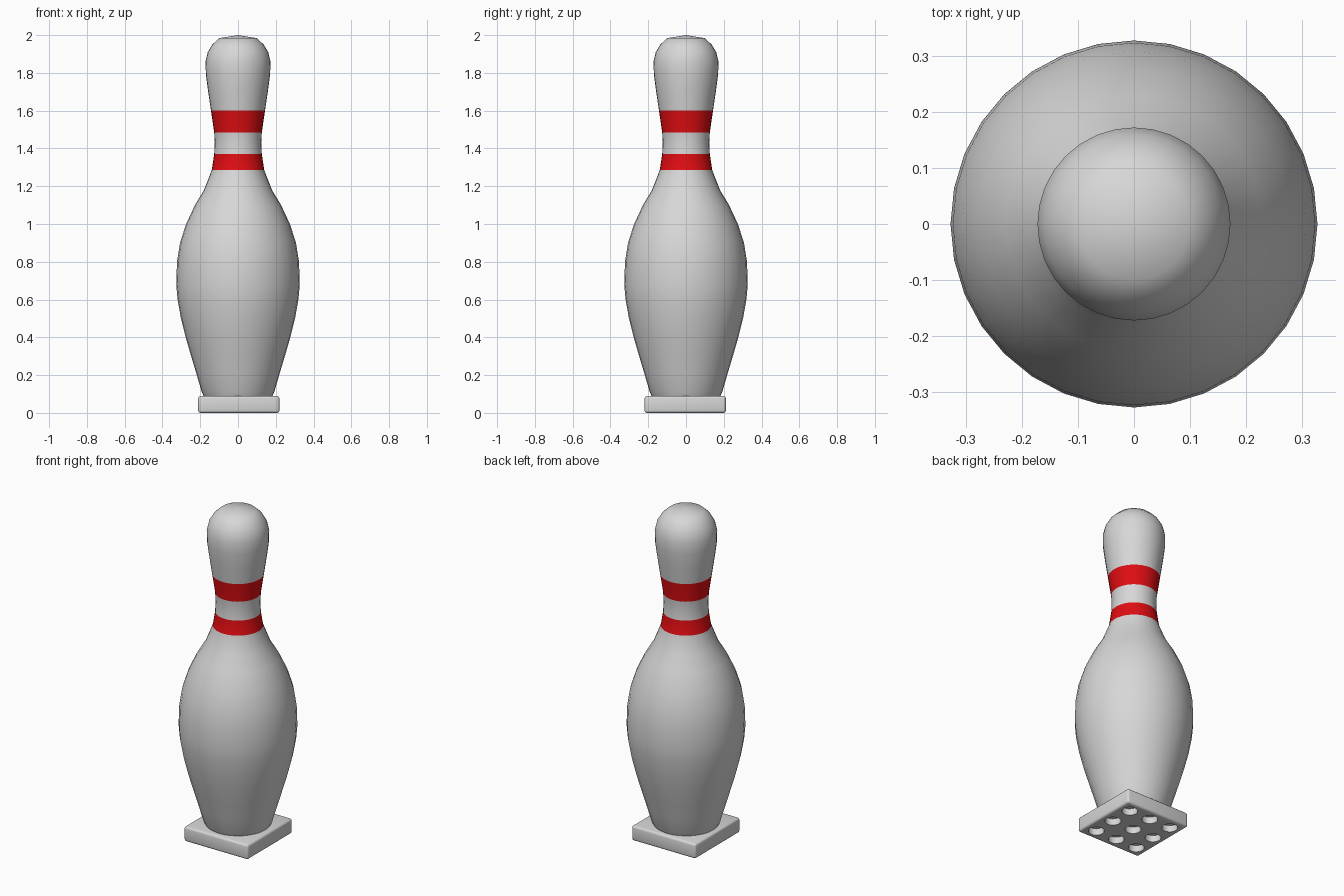
import bpy, bmesh, math

if "Cube" in bpy.data.objects:
    bpy.data.objects.remove(bpy.data.objects["Cube"])

def material(name, rgb):
    m = bpy.data.materials.new(name)
    m.diffuse_color = (*rgb, 1)
    m.use_nodes = True
    m.node_tree.nodes["Principled BSDF"].inputs["Base Color"].default_value = m.diffuse_color
    return m

WHITE = material("soft_white", (0.68, 0.68, 0.68))
RED = material("stripe_red", (0.73, 0.004, 0.006))

def add_object(name, bm, mats):
    bmesh.ops.recalc_face_normals(bm, faces=bm.faces)
    me = bpy.data.meshes.new(name)
    bm.to_mesh(me)
    bm.free()
    for m in mats:
        me.materials.append(m)
    ob = bpy.data.objects.new(name, me)
    bpy.context.collection.objects.link(ob)
    return ob

def smooth(ob, angle):
    bpy.ops.object.select_all(action='DESELECT')
    ob.select_set(True)
    bpy.context.view_layer.objects.active = ob
    bpy.ops.object.shade_smooth_by_angle(angle=math.radians(angle))

# Pin body: lathed profile (radius, height), stripe edges are profile rings
PROFILE = [(0.180, 0.085), (0.192, 0.11), (0.218, 0.20), (0.248, 0.30), (0.277, 0.40),
           (0.302, 0.50), (0.320, 0.60), (0.327, 0.68), (0.323, 0.80), (0.307, 0.90),
           (0.275, 1.00), (0.228, 1.10), (0.180, 1.18), (0.139, 1.285), (0.126, 1.37),
           (0.123, 1.43), (0.126, 1.485), (0.143, 1.60), (0.158, 1.70), (0.170, 1.79),
           (0.172, 1.86), (0.160, 1.91), (0.136, 1.95), (0.099, 1.984)]
SIDES = 32
bm = bmesh.new()
rings = [[bm.verts.new((r * math.cos(2 * math.pi * i / SIDES),
                        r * math.sin(2 * math.pi * i / SIDES), z))
          for i in range(SIDES)] for r, z in PROFILE]
for (lo, hi), (_, z0), (_, z1) in zip(zip(rings, rings[1:]), PROFILE, PROFILE[1:]):
    zc = (z0 + z1) / 2
    for i in range(SIDES):
        j = (i + 1) % SIDES
        f = bm.faces.new((lo[i], lo[j], hi[j], hi[i]))
        f.material_index = int(1.285 < zc < 1.37 or 1.485 < zc < 1.60)
bm.faces.new(rings[0])
tip = bm.verts.new((0, 0, 2.0))
for i in range(SIDES):
    bm.faces.new((rings[-1][i], rings[-1][(i + 1) % SIDES], tip))
smooth(add_object("pin_body", bm, [WHITE, RED]), 60)

# Square base plate with rounded edges
CX, CY, W, H = 0.004, -0.004, 0.43, 0.09
bm = bmesh.new()
bmesh.ops.create_cube(bm, size=1)
for v in bm.verts:
    v.co = (CX + v.co.x * W, CY + v.co.y * W, (v.co.z + 0.5) * H)
bmesh.ops.bevel(bm, geom=bm.edges[:], offset=0.013, segments=3, profile=0.5, affect='EDGES')
base = add_object("base_plate", bm, [WHITE])

# Nine round sockets cut into the underside
DEPTH, PITCH = 0.04, W / 3
bm = bmesh.new()
for ix in (-1, 0, 1):
    for iy in (-1, 0, 1):
        made = bmesh.ops.create_cone(bm, cap_ends=True, segments=24,
                                     radius1=0.044, radius2=0.044, depth=2 * DEPTH)
        bmesh.ops.translate(bm, verts=made["verts"],
                            vec=(CX + ix * PITCH, CY + iy * PITCH, 0))
cutter = add_object("socket_cutter", bm, [WHITE])
cutter.hide_render = True
cut = base.modifiers.new("sockets", 'BOOLEAN')
cut.operation = 'DIFFERENCE'
cut.solver = 'EXACT'
cut.object = cutter
bpy.context.view_layer.objects.active = base
bpy.ops.object.modifier_apply(modifier=cut.name)
bpy.data.objects.remove(cutter)
smooth(base, 35)
